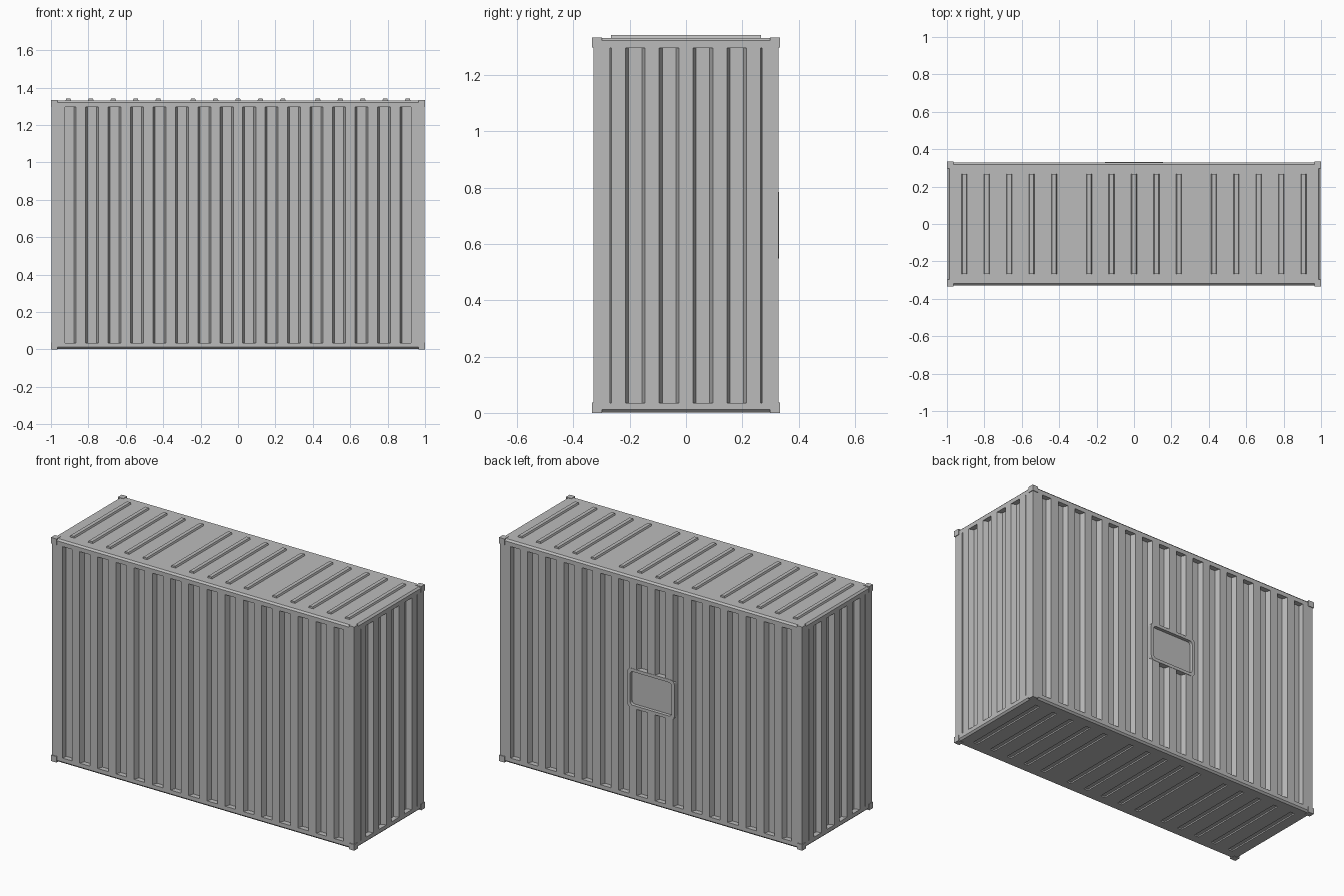
import bpy, bmesh
from mathutils import Matrix, Vector
from math import pi

cube = bpy.data.objects.get("Cube")
if cube:
    bpy.data.objects.remove(cube, do_unlink=True)

grey = bpy.data.materials.new("painted_grey_steel")
grey.use_nodes = True
grey.diffuse_color = (0.5, 0.5, 0.5, 1)
grey.node_tree.nodes["Principled BSDF"].inputs["Base Color"].default_value = (0.5, 0.5, 0.5, 1)

HX, HY, H = 0.996, 0.329, 1.333    # wall half sizes and roof height
DEPTH, SLOPE, OUT = 0.03, 0.011, 0.01
PITCH, HALF = 0.12, 0.035          # corrugation spacing and half width
LOW, HIGH = 0.035, 1.296


def finish(bm, name):
    bmesh.ops.recalc_face_normals(bm, faces=bm.faces)
    mesh = bpy.data.meshes.new(name)
    bm.to_mesh(mesh)
    bm.free()
    mesh.materials.append(grey)
    obj = bpy.data.objects.new(name, mesh)
    bpy.context.collection.objects.link(obj)
    return obj


def prism(bm, points, offset):
    """Extrude a closed polygon along an offset."""
    a = [bm.verts.new(p) for p in points]
    b = [bm.verts.new(Vector(p) + Vector(offset)) for p in points]
    bm.faces.new(a)
    bm.faces.new(b[::-1])
    for i in range(len(a)):
        j = (i + 1) % len(a)
        bm.faces.new((a[i], b[i], b[j], a[j]))


def box(bm, center, size):
    m = Matrix.Translation(center) @ Matrix.Diagonal((*size, 1))
    return bmesh.ops.create_cube(bm, size=1, matrix=m)["verts"]


def boolean(target, tool, operation):
    tool.hide_render = True
    mod = target.modifiers.new(operation, "BOOLEAN")
    mod.operation, mod.object, mod.solver = operation, tool, "EXACT"
    bpy.context.view_layer.objects.active = target
    bpy.ops.object.modifier_apply(modifier=mod.name)
    bpy.data.objects.remove(tool, do_unlink=True)


def groove_profile(center, limit):
    """Trapezoid groove as (position, depth) pairs, cut off at the frame post."""
    if abs(center) > limit:        # only a sliver shows beside the post
        s = 1 if center > 0 else -1
        edge = abs(center) - HALF
        return [(s * edge, -OUT), (s * edge, 0), (s * limit, 0.016), (s * limit, -OUT)]
    flare = SLOPE * OUT / DEPTH
    raw = [(-HALF - flare, -OUT), (-HALF + SLOPE, DEPTH),
           (HALF - SLOPE, DEPTH), (HALF + flare, -OUT)]
    return [(max(-limit, min(limit, center + u)), d) for u, d in raw]


def cut_wall(bm, half_length, half_width, count, limit, turn):
    """Add the groove cutters of one wall, which is turned about z."""
    rot = Matrix.Rotation(turn, 3, "Z")
    for i in range(count):
        center = (i - (count - 1) / 2) * PITCH
        pts = [rot @ Vector((u, -half_width + d, LOW))
               for u, d in groove_profile(center, limit)]
        prism(bm, pts, (0, 0, HIGH - LOW))


def rounded_plate(name, half_w, half_h, radius, y0, y1):
    bm = bmesh.new()
    box(bm, (0, (y0 + y1) / 2, H / 2), (2 * half_w, y1 - y0, 2 * half_h))
    edges = [e for e in bm.edges if abs(e.verts[0].co.y - e.verts[1].co.y) > 1e-4]
    bmesh.ops.bevel(bm, geom=edges, offset=radius, segments=4, profile=0.5, affect="EDGES")
    return finish(bm, name)


def rib_positions():
    for group in (-0.667, 0, 0.667):
        n = 5
        for i in range(n):
            yield group + (i - 2) * PITCH


# Body with chamfered rails along roof and floor
bm = bmesh.new()
box(bm, (0, 0, H / 2), (2 * HX, 2 * HY, H - 0.004))
rails = [e for e in bm.edges if abs(e.verts[0].co.z - e.verts[1].co.z) < 1e-4]
bmesh.ops.bevel(bm, geom=rails, offset=0.01, segments=1, affect="EDGES")
body = finish(bm, "container_body")

# Corrugated walls and floor slots
bm = bmesh.new()
for turn in (0, pi):
    cut_wall(bm, HX, HY, 16, 0.927, turn)
for turn in (pi / 2, -pi / 2):
    cut_wall(bm, HY, HX, 6, 0.27, turn)
for x in rib_positions():
    box(bm, (x, 0, 0), (0.03, 0.53, 0.02))
boolean(body, finish(bm, "groove_cutter"), "DIFFERENCE")

# Rounded sign panel set into the back wall
boolean(body, rounded_plate("panel", 0.155, 0.118, 0.025, HY - 0.045, HY + 0.002), "UNION")
boolean(body, rounded_plate("panel_pocket", 0.137, 0.1, 0.018, HY - 0.018, HY + 0.03), "DIFFERENCE")

# Roof ribs with sloped sides
bm = bmesh.new()
for x in rib_positions():
    base, top = 0.016, 0.011
    prism(bm, [(x - base, -0.266, H - 0.004), (x - top, -0.266, H + 0.008),
               (x + top, -0.266, H + 0.008), (x + base, -0.266, H - 0.004)], (0, 0.532, 0))
finish(bm, "roof_ribs")

# Corner blocks
bm = bmesh.new()
S = 0.036
for sx in (-1, 1):
    for sy in (-1, 1):
        for z in (S / 2, H - S / 2):
            box(bm, (sx * (1 - S / 2), sy * (0.3333 - S / 2), z), (S, S, S))
finish(bm, "corner_blocks")
